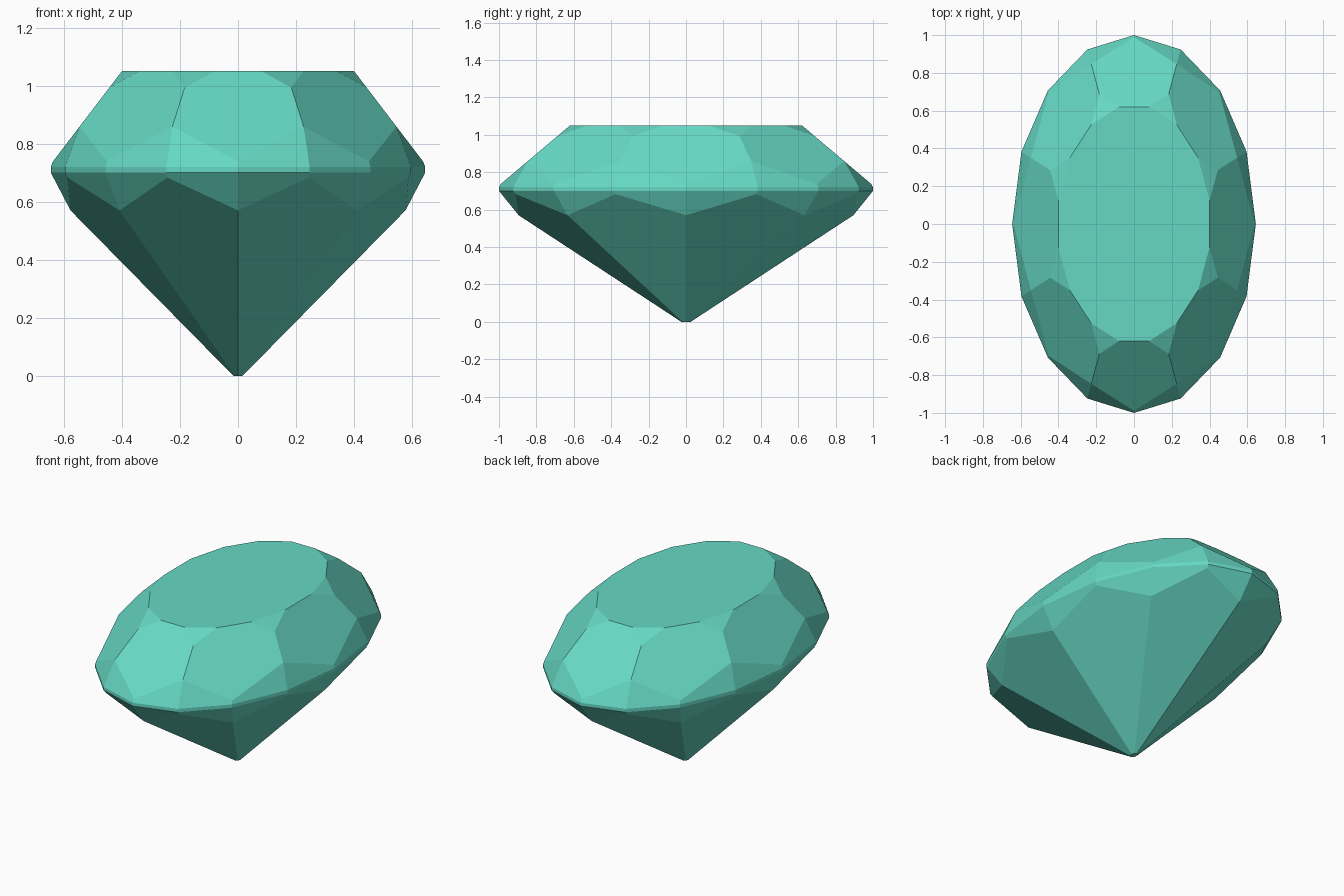
import bpy, bmesh, math
from mathutils import Vector

if "Cube" in bpy.data.objects:
    bpy.data.objects.remove(bpy.data.objects["Cube"])

HEIGHT, WIDTH = 1.05, 0.645          # total height, half width (half length is 1)
GIRDLE_LOW, GIRDLE_TOP = 0.70, 0.72  # thin band round the widest part

bm = bmesh.new()
# Rough stone: a 16-sided prism
bmesh.ops.create_cone(bm, cap_ends=True, segments=16, radius1=1, radius2=1, depth=HEIGHT)
bmesh.ops.translate(bm, verts=bm.verts, vec=(0, 0, HEIGHT / 2))


def cut_ring(count, start, a, b):
    """Cut a ring of flat facets. a and b are (distance from axis, height) on each facet."""
    dr, dz = b[0] - a[0], b[1] - a[1]
    n = Vector((abs(dz), 0, -dr * math.copysign(1, dz))).normalized()
    for i in range(count):
        t = math.radians(start + i * 360 / count)
        c, s = math.cos(t), math.sin(t)
        bmesh.ops.bisect_plane(
            bm, geom=bm.verts[:] + bm.edges[:] + bm.faces[:], dist=1e-5,
            plane_co=(a[0] * c, a[0] * s, a[1]),
            plane_no=(n.x * c, n.x * s, n.z), clear_outer=True)
        rim = [e for e in bm.edges if e.is_boundary]
        if rim:
            bmesh.ops.holes_fill(bm, edges=rim, sides=0)


k = math.cos(math.radians(11.25))
# Crown: girdle facets, kite facets, star facets
cut_ring(16, 11.25, (k, GIRDLE_TOP), (0.916 * k, 0.859))
cut_ring(8, 0, (1.0, 0.729), (0.62, HEIGHT))
cut_ring(8, 22.5, (0.744, 0.993), (0.62, HEIGHT))
# Pavilion: girdle facets, then main facets down to a tiny flat tip
cut_ring(16, 11.25, (k, GIRDLE_LOW), (0.895 * k, 0.57))
cut_ring(8, 22.5, (0.827, 0.57), (0.023, 0.0))

# Stretch to an oval
bmesh.ops.remove_doubles(bm, verts=bm.verts, dist=1e-4)
bmesh.ops.scale(bm, vec=(WIDTH, 1, 1), verts=bm.verts)
bmesh.ops.recalc_face_normals(bm, faces=bm.faces)

mesh = bpy.data.meshes.new("oval_gem")
bm.to_mesh(mesh)
bm.free()
gem = bpy.data.objects.new("oval_gem", mesh)
bpy.context.collection.objects.link(gem)

teal = bpy.data.materials.new("teal")
teal.diffuse_color = (0.133, 0.69, 0.55, 1)
teal.use_nodes = True
teal.node_tree.nodes["Principled BSDF"].inputs["Base Color"].default_value = teal.diffuse_color
mesh.materials.append(teal)
